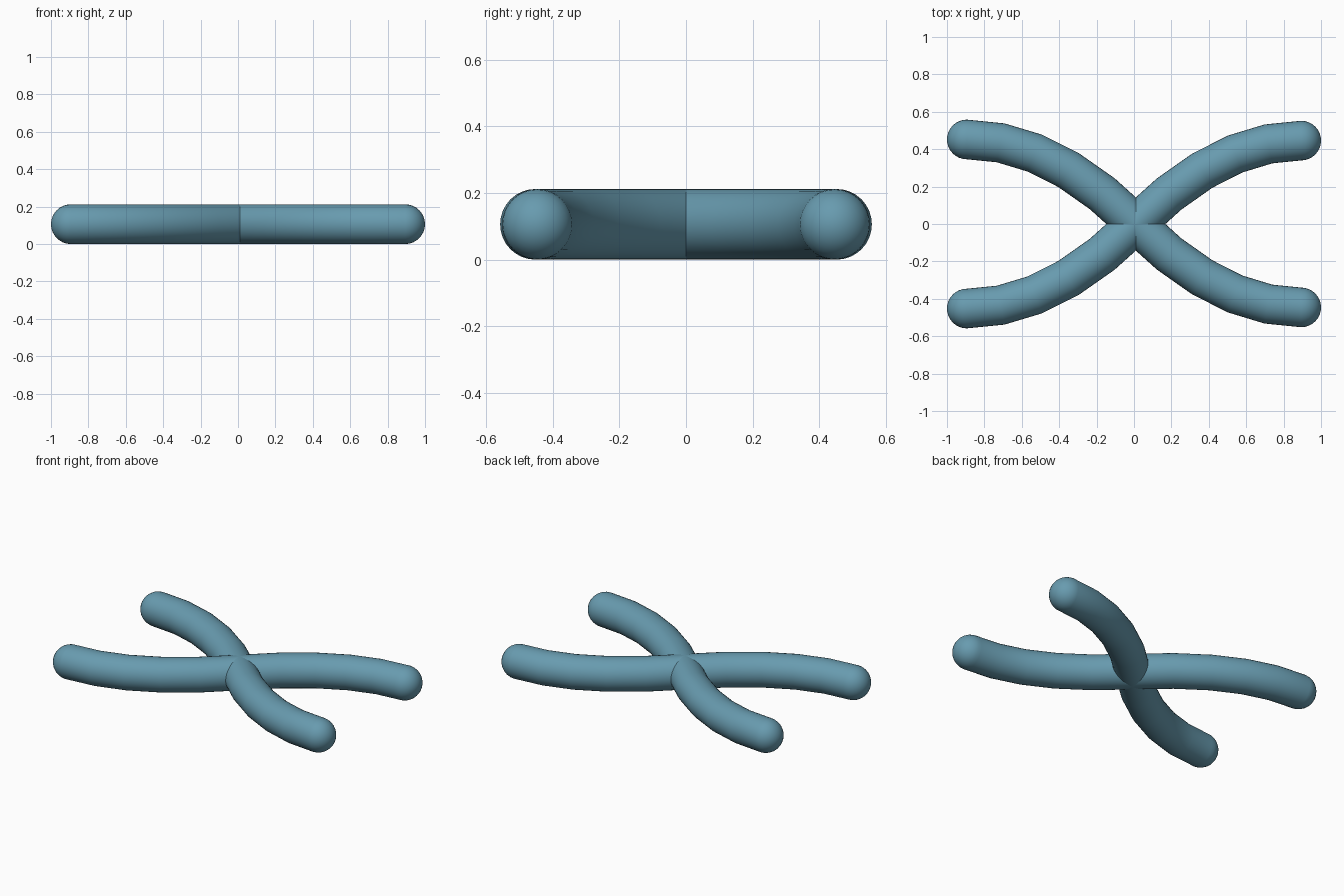
import bpy, bmesh, math
from mathutils import Vector

if "Cube" in bpy.data.objects:
    bpy.data.objects.remove(bpy.data.objects["Cube"])

R = 0.106          # tube radius
SIDES = 32
STEPS = 5          # straight segments along each bent arm
DOME = 8           # rings in the rounded tip
HUB = Vector((0.01, 0, R))

mat = bpy.data.materials.new("dusty blue")
mat.diffuse_color = (0.138, 0.328, 0.429, 1)
mat.use_nodes = True
mat.node_tree.nodes["Principled BSDF"].inputs["Base Color"].default_value = mat.diffuse_color


def add_arm(name, sx, sy, length, width):
    """Round tube along a quadratic curve from the hub, ending in a dome."""
    p1 = Vector((sx * width, sy * width, 0))
    p2 = Vector((sx * length, sy * width, 0))
    stations = []  # centre, direction, radius
    for i in range(STEPS + 1):
        t = i / STEPS
        c = HUB + p1 * (2 * t * (1 - t)) + p2 * (t * t)
        d = (p1 * (1 - t) + (p2 - p1) * t).normalized()
        stations.append((c, d, R))
    end, d = stations[-1][:2]
    for i in range(1, DOME):
        a = math.pi / 2 * i / DOME
        stations.append((end + d * R * math.sin(a), d, R * math.cos(a)))

    bm = bmesh.new()
    up = Vector((0, 0, 1))
    rings = []
    for c, n, r in stations:
        side = n.cross(up)
        rings.append([bm.verts.new(c + (side * math.cos(a) + up * math.sin(a)) * r)
                      for a in (2 * math.pi * k / SIDES for k in range(SIDES))])
    for lo, hi in zip(rings, rings[1:]):
        for k in range(SIDES):
            j = (k + 1) % SIDES
            bm.faces.new((lo[k], lo[j], hi[j], hi[k]))
    tip = bm.verts.new(end + d * R)
    for k in range(SIDES):
        bm.faces.new((rings[-1][k], rings[-1][(k + 1) % SIDES], tip))
    bmesh.ops.recalc_face_normals(bm, faces=bm.faces)
    # make sure the tube faces outwards
    bm.faces.ensure_lookup_table()
    f = bm.faces[0]
    if f.normal.dot(f.calc_center_median() - (stations[0][0] + stations[1][0]) / 2) < 0:
        bmesh.ops.reverse_faces(bm, faces=bm.faces)
    for f in bm.faces:
        f.smooth = True
    me = bpy.data.meshes.new(name)
    bm.to_mesh(me)
    bm.free()
    me.materials.append(mat)
    bpy.context.collection.objects.link(bpy.data.objects.new(name, me))


# Four arms crossing at the hub; the left pair is slightly longer
for sy, depth in ((-1, "front"), (1, "back")):
    add_arm(depth + "_right_arm", 1, sy, 0.884, 0.446)
    add_arm(depth + "_left_arm", -1, sy, 0.904, 0.452)
